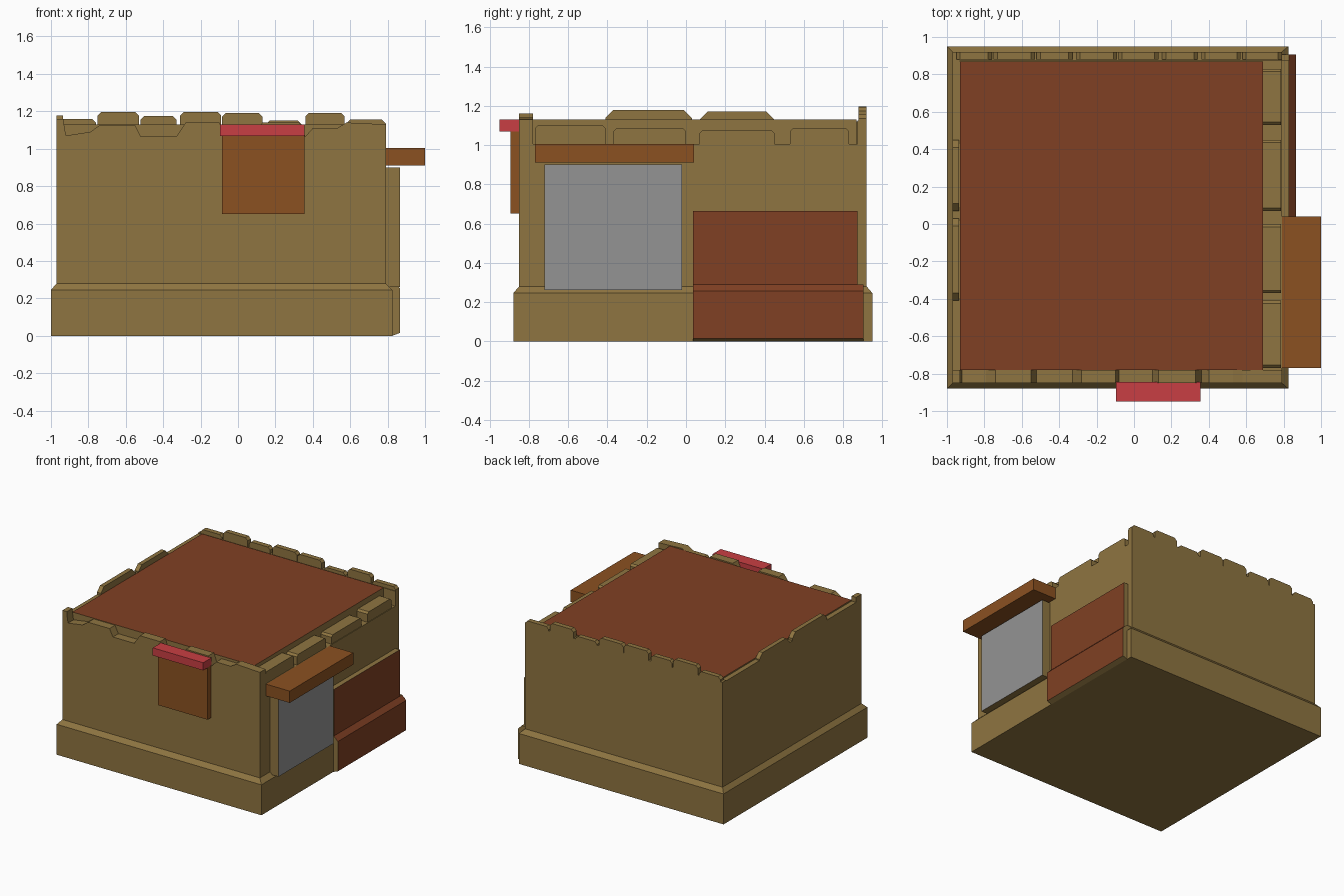
import bpy, bmesh
from mathutils import Vector

cube = bpy.data.objects.get("Cube")
if cube:
    bpy.data.objects.remove(cube)


def material(name, srgb):
    m = bpy.data.materials.new(name)
    m.use_nodes = True
    c = [(v / 255 / 12.92) if v < 11 else ((v / 255 + 0.055) / 1.055) ** 2.4 for v in srgb]
    m.diffuse_color = (*c, 1)
    m.node_tree.nodes["Principled BSDF"].inputs["Base Color"].default_value = (*c, 1)
    return m


TAN = material("sandstone", (143, 117, 65))
RUST = material("rust", (128, 64, 35))
BROWN = material("wood brown", (139, 81, 33))
RED = material("awning red", (201, 63, 67))
GREY = material("door grey", (148, 148, 148))


def prism(name, axis, profile, lo, hi, mats):
    """Extrude a profile of (horizontal, z) points along x or y."""
    bm = bmesh.new()

    def place(t, p):
        return (t, p[0], p[1]) if axis == "x" else (p[0], t, p[1])

    ends = [[bm.verts.new(place(t, p)) for p in profile] for t in (lo, hi)]
    n = len(profile)
    bm.faces.new(ends[0])
    bm.faces.new(ends[1][::-1])
    for i in range(n):
        j = (i + 1) % n
        bm.faces.new((ends[0][i], ends[0][j], ends[1][j], ends[1][i]))
    bmesh.ops.recalc_face_normals(bm, faces=bm.faces)
    mesh = bpy.data.meshes.new(name)
    bm.to_mesh(mesh)
    bm.free()
    for m in mats:
        mesh.materials.append(m)
    ob = bpy.data.objects.new(name, mesh)
    bpy.context.collection.objects.link(ob)
    return ob


def box(name, x, y, z, *mats):
    return prism(name, "x", [(y[0], z[0]), (y[1], z[0]), (y[1], z[1]), (y[0], z[1])],
                 x[0], x[1], mats)


def paint(ob, direction, index=1):
    """Give the faces turned towards a direction the second colour."""
    d = Vector(direction)
    for f in ob.data.polygons:
        if f.normal.dot(d) > 0.4:
            f.material_index = index


def merlon(name, axis, a, b, base, top, lo, hi, slope=0.02):
    s = min(slope, top - base)
    prism(name, axis, [(a, base), (b, base), (b, top - s), (b - s, top),
                       (a + s, top), (a, top - s)], lo, hi, [TAN])


# Walls and roof
box("walls", (-0.97, 0.79), (-0.85, 0.92), (0.2, 1.005), TAN)
roof = box("roof", (-0.93, 0.69), (-0.78, 0.87), (1.0, 1.13), TAN, RUST)
paint(roof, (0, 0, 1))

# Plinth with sloping upper edge
plinth = box("plinth", (-1, 0.825), (-0.88, 0.95), (0, 0.245), TAN)
bm = bmesh.new()
bm.from_mesh(plinth.data)
top = [f for f in bm.faces if f.normal.z > 0.9]
new = bmesh.ops.extrude_face_region(bm, geom=top)["geom"]
bmesh.ops.delete(bm, geom=top, context="FACES")
for v in [g for g in new if isinstance(g, bmesh.types.BMVert)]:
    v.co += Vector((-0.035 if v.co.x > 0 else 0.03, -0.03 if v.co.y > 0 else 0.03, 0.035))
bmesh.ops.recalc_face_normals(bm, faces=bm.faces)
bm.to_mesh(plinth.data)
bm.free()

# Worn front parapet
front = [(-0.97, 1.0), (-0.97, 1.13), (-0.93, 1.13), (-0.92, 1.07), (-0.79, 1.09),
         (-0.74, 1.125), (-0.55, 1.125), (-0.52, 1.065), (-0.33, 1.065), (-0.28, 1.14),
         (-0.1, 1.14), (-0.08, 1.08), (0.1, 1.08), (0.13, 1.14), (0.33, 1.14),
         (0.36, 1.065), (0.4, 1.11), (0.53, 1.11), (0.58, 1.14), (0.79, 1.13), (0.79, 1.0)]
prism("front_parapet", "y", front, -0.85, -0.78, [TAN])
box("corner_post", (-0.97, -0.93), (-0.85, -0.78), (1.0, 1.16), TAN)

# Back parapet and its stones
box("back_parapet", (-0.97, 0.79), (0.875, 0.92), (1.0, 1.125), TAN)
for a, b, t in [(-0.95, -0.76, 1.16), (-0.75, -0.53, 1.197), (-0.52, -0.33, 1.175),
                (-0.31, -0.09, 1.197), (-0.085, 0.13, 1.192), (0.15, 0.34, 1.15),
                (0.36, 0.57, 1.192), (0.58, 0.79, 1.155)]:
    merlon("back_stone", "y", a, b, 1.1, t, 0.88, 0.92)

# Left parapet and its stones
box("left_parapet", (-0.97, -0.93), (-0.8, 0.88), (1.0, 1.12), TAN)
for a, b, t in [(-0.41, 0.03, 1.178), (0.07, 0.45, 1.17)]:
    merlon("left_stone", "x", a, b, 1.1, t, -0.97, -0.935, 0.04)

# Low right ledge with stones
for a, b, t in [(-0.77, -0.41, 1.1), (-0.37, 0.0, 1.085), (0.07, 0.45, 1.075), (0.53, 0.83, 1.085)]:
    merlon("right_stone", "x", a, b, 1.0, t, 0.69, 0.785, 0.015)

# Door and canopy
door = box("door", (0.78, 0.865), (-0.72, -0.02), (0.26, 0.9), TAN, GREY)
paint(door, (1, 0, 0))
box("door_canopy", (0.79, 1.0), (-0.77, 0.04), (0.91, 1.005), BROWN)

# Rust cladding beside the door
upper = box("upper_cladding", (0.78, 0.83), (0.035, 0.875), (0.27, 0.665), TAN, RUST)
paint(upper, (1, 0, 0))
lower = prism("lower_cladding", "y", [(0.78, 0.0), (0.825, 0.0), (0.865, 0.015),
                                      (0.865, 0.255), (0.83, 0.29), (0.78, 0.29)],
              0.035, 0.905, [TAN, RUST])
paint(lower, (1, 0, 0))

# Front hanging and its awning
box("front_hanging", (-0.085, 0.355), (-0.895, -0.84), (0.65, 1.07), BROWN)
box("front_awning", (-0.095, 0.355), (-0.95, -0.845), (1.068, 1.13), RED)
